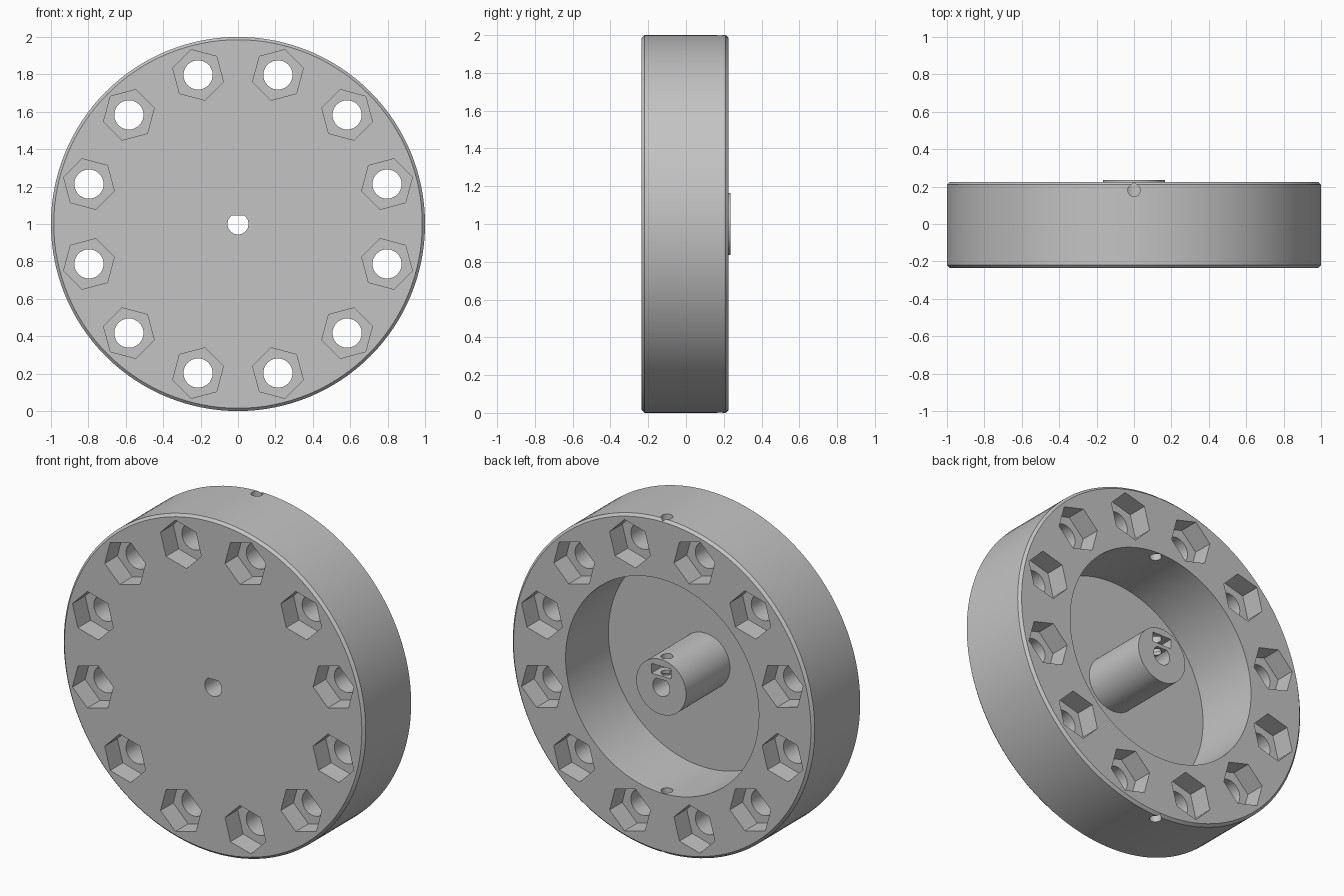
import bpy, bmesh
from math import cos, sin, pi, radians
from mathutils import Vector

cube = bpy.data.objects.get("Cube")
if cube:
    bpy.data.objects.remove(cube)

CENTRE = Vector((0, 0, 1))
BACK, FRONT = 0.225, -0.235      # rim faces along y
HUB_END = 0.235
SCREW_Y = 0.18                   # grub screw axis

grey = bpy.data.materials.new("light grey plastic")
grey.use_nodes = True
colour = (0.55, 0.55, 0.55, 1)
grey.diffuse_color = colour
grey.node_tree.nodes["Principled BSDF"].inputs["Base Color"].default_value = colour


def circle(radius, sides, start=0.0):
    return [(radius * cos(start + 2 * pi * i / sides),
             radius * sin(start + 2 * pi * i / sides)) for i in range(sides)]


def along_y(outline, y, cx=0, cz=0):
    return [Vector((cx + a, y, cz + b)) for a, b in outline]


def along_z(outline, z, cy=0):
    return [Vector((a, cy + b, z)) for a, b in outline]


def loft(bm, rings):
    """Skin a stack of matching rings and cap both ends."""
    loops = [[bm.verts.new(p + CENTRE) for p in ring] for ring in rings]
    n = len(loops[0])
    for low, high in zip(loops, loops[1:]):
        for i in range(n):
            j = (i + 1) % n
            bm.faces.new((low[i], low[j], high[j], high[i]))
    bm.faces.new(loops[0])
    bm.faces.new(loops[-1])


def solid(name, stacks):
    bm = bmesh.new()
    for rings in stacks:
        loft(bm, rings)
    bmesh.ops.recalc_face_normals(bm, faces=bm.faces)
    mesh = bpy.data.meshes.new(name)
    bm.to_mesh(mesh)
    bm.free()
    mesh.materials.append(grey)
    obj = bpy.data.objects.new(name, mesh)
    bpy.context.scene.collection.objects.link(obj)
    return obj


# Wheel: chamfered drum, hollow at the back, with a central hub
profile = [(0.985, FRONT), (1, FRONT + 0.015), (1, BACK - 0.015), (0.985, BACK),
           (0.64, BACK), (0.64, -0.18), (0.165, -0.18), (0.165, HUB_END)]
wheel = solid("wheel", [[along_y(circle(r, 128), y) for r, y in profile]])

# Bolt holes with a hexagonal nut pocket on each face
bolts, pockets = [], []
for k in range(12):
    angle = radians(15 + 30 * k)
    x, z = 0.825 * cos(angle), 0.825 * sin(angle)
    bolts.append([along_y(circle(0.078, 40), y, x, z) for y in (-0.4, 0.4)])
    hexagon = circle(0.14, 6, angle)
    for inner, outer in ((FRONT + 0.12, -0.4), (BACK - 0.12, 0.4)):
        pockets.append([along_y(hexagon, y, x, z) for y in (inner, outer)])

# Shaft bore with a flat on its upper side
bore = [(a, min(b, 0.045)) for a, b in circle(0.056, 48)]
bolts.append([along_y(bore, y) for y in (-0.4, 0.4)])

# Teardrop screw holes: top one reaches the bore, bottom one crosses the rim
drop = [p for p in circle(0.033, 32) if p[1] < 0.024] + [(0, 0.042)]
drop.sort(key=lambda p: Vector(p).angle_signed(Vector((0, 1))) if p[0] else (0 if p[1] > 0 else pi))
screws = [[along_z(drop, z, SCREW_Y) for z in span] for span in ((0.02, 1.2), (-1.2, -0.4))]

# Nut slot in the end of the hub, with a pointed bottom
slot = [(-0.064, 0.1), (-0.064, -0.037), (0, -0.074), (0.064, -0.037), (0.064, 0.1)]
slots = [[along_z(slot, z, SCREW_Y) for z in (0.066, 0.124)]]

cutters = [solid("bolt_and_shaft_cutter", bolts), solid("nut_pocket_cutter", pockets),
           solid("screw_hole_cutter", screws), solid("hub_slot_cutter", slots)]
for cutter in cutters:
    cutter.hide_render = True
    mod = wheel.modifiers.new(cutter.name, "BOOLEAN")
    mod.operation = "DIFFERENCE"
    mod.solver = "EXACT"
    mod.object = cutter

# Bake the cuts, then drop the cutters
bpy.context.view_layer.update()
graph = bpy.context.evaluated_depsgraph_get()
baked = bpy.data.meshes.new_from_object(wheel.evaluated_get(graph))
wheel.modifiers.clear()
wheel.data = baked
for cutter in cutters:
    bpy.data.objects.remove(cutter)
baked.materials.clear()
baked.materials.append(grey)
for face in baked.polygons:
    face.material_index = 0

bpy.ops.object.select_all(action="DESELECT")
wheel.select_set(True)
bpy.context.view_layer.objects.active = wheel
bpy.ops.object.shade_smooth_by_angle(angle=radians(30))
